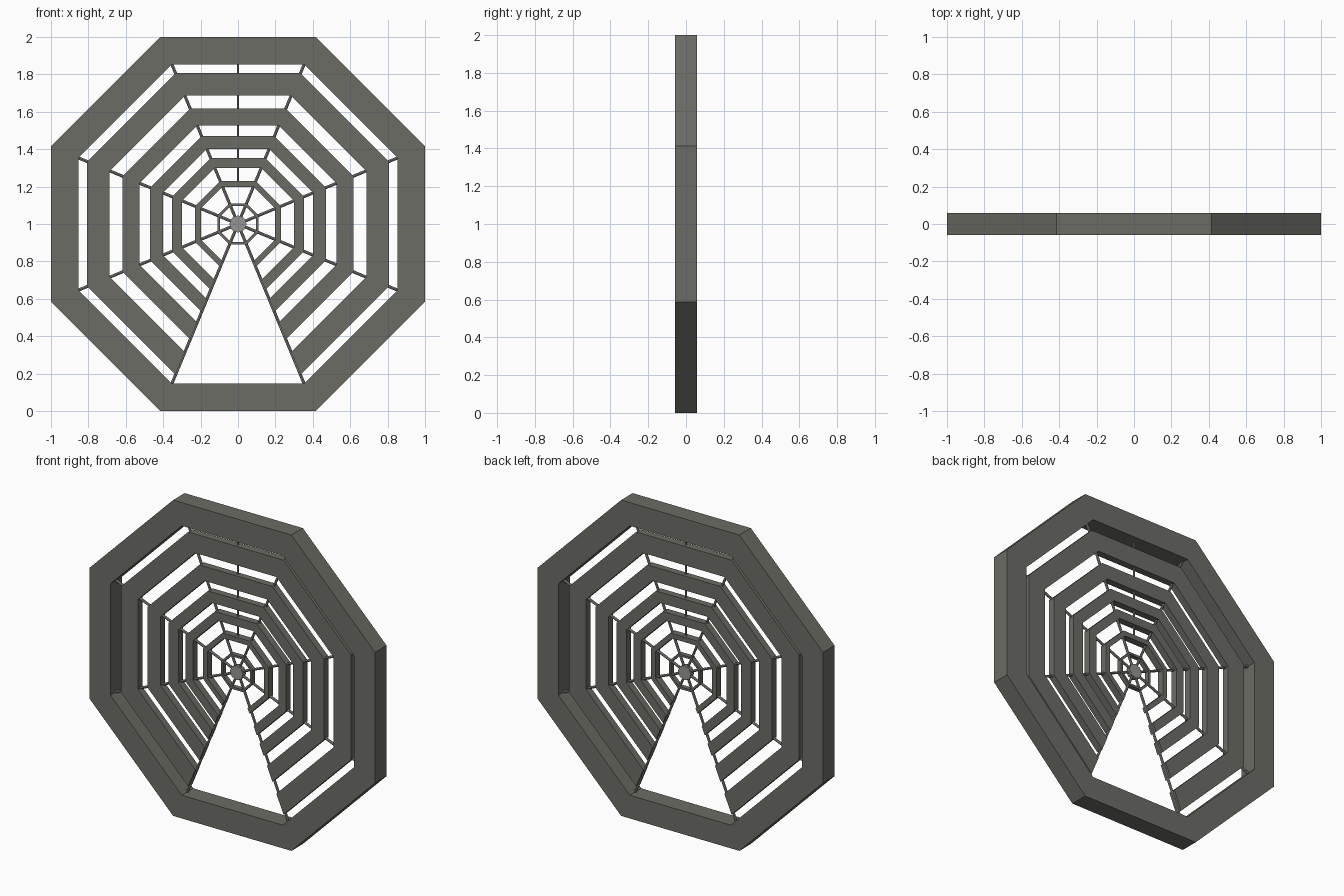
import bpy, bmesh, math
from mathutils import Vector

if "Cube" in bpy.data.objects:
    bpy.data.objects.remove(bpy.data.objects["Cube"])

CENTRE = Vector((0, 0, 1))
C8 = math.cos(math.pi / 8)


def material(name, rgb):
    m = bpy.data.materials.new(name)
    m.diffuse_color = (*rgb, 1)
    m.use_nodes = True
    m.node_tree.nodes["Principled BSDF"].inputs["Base Color"].default_value = m.diffuse_color
    return m


dark = material("dark grey", (0.15, 0.15, 0.132))
light = material("light grey", (0.30, 0.30, 0.29))


def finish(bm, name, mat):
    bmesh.ops.recalc_face_normals(bm, faces=bm.faces)
    me = bpy.data.meshes.new(name)
    bm.to_mesh(me)
    bm.free()
    me.materials.append(mat)
    ob = bpy.data.objects.new(name, me)
    bpy.context.collection.objects.link(ob)
    return ob


def ring(name, outer, inner, half, closed=True):
    """Octagonal band given by apothems; an open one leaves out the bottom side."""
    bm = bmesh.new()
    sections = []
    for k in range(8):
        a = math.radians(-67.5 + 45 * k)
        d = Vector((math.cos(a), 0, math.sin(a)))
        sections.append([bm.verts.new(CENTRE + d * (r / C8) + Vector((0, y, 0)))
                         for r, y in ((outer, -half), (outer, half), (inner, half), (inner, -half))])
    for k in range(8 if closed else 7):
        s, t = sections[k], sections[(k + 1) % 8]
        for i in range(4):
            j = (i + 1) % 4
            bm.faces.new((s[i], s[j], t[j], t[i]))
    if not closed:
        bm.faces.new(sections[0])
        bm.faces.new(sections[7])
    return finish(bm, name, dark)


def spoke(name, degrees, start, end, radius):
    """Thin rod running outwards from the hub."""
    a = math.radians(degrees)
    d = Vector((math.cos(a), 0, math.sin(a)))
    bm = bmesh.new()
    bmesh.ops.create_cone(bm, cap_ends=True, segments=8, radius1=radius, radius2=radius, depth=end - start)
    bm.transform(d.to_track_quat('Z', 'Y').to_matrix().to_4x4())
    bmesh.ops.translate(bm, verts=bm.verts, vec=CENTRE + d * (start + end) / 2)
    return finish(bm, name, light)


# heavy outer frame and the small closed ring round the hub
ring("outer_frame", 1.0, 0.853, 0.0575)
ring("hub_ring", 0.11, 0.096, 0.015)

# web rings, open at the bottom
for i, (o, n) in enumerate([(0.806, 0.686), (0.618, 0.527), (0.470, 0.402), (0.353, 0.300), (0.230, 0.199)]):
    ring(f"web_ring_{i + 1}", o, n, 0.022, closed=False)

# spokes to the octagon corners, plus a fine one straight up
for k in range(8):
    spoke(f"spoke_{k + 1}", 22.5 + 45 * k, 0.0, 0.94, 0.008)
spoke("top_spoke", 90, 0.21, 0.87, 0.005)

# hub disc
bm = bmesh.new()
bmesh.ops.create_cone(bm, cap_ends=True, segments=8, radius1=0.046, radius2=0.046, depth=0.03)
for v in bm.verts:
    x, y, z = v.co
    v.co = CENTRE + Vector((x, z, y))
finish(bm, "hub", light)
